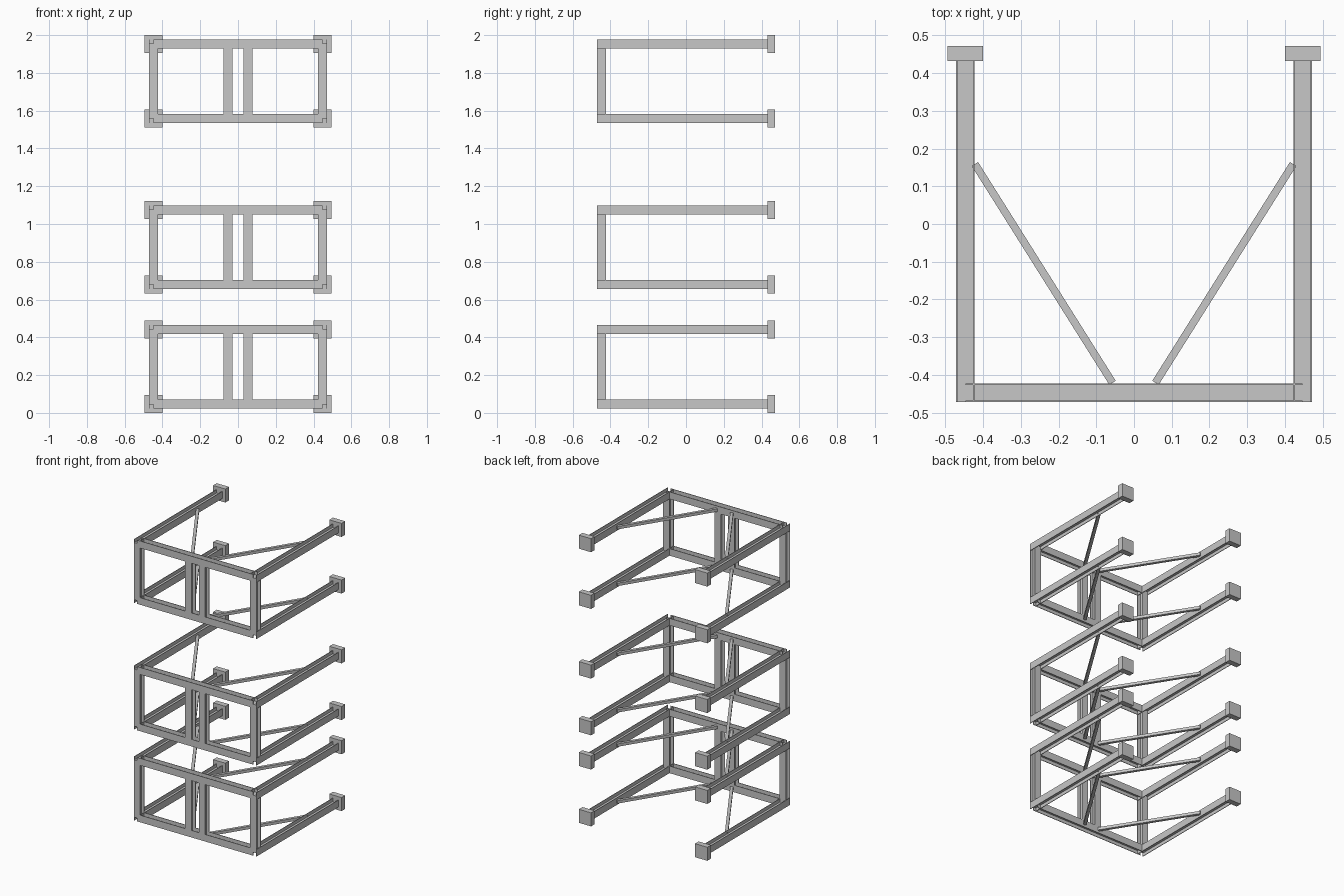
import bpy
import bmesh
from mathutils import Vector

cube = bpy.data.objects.get("Cube")
if cube:
    bpy.data.objects.remove(cube, do_unlink=True)

steel = bpy.data.materials.new("light_grey_steel")
steel.use_nodes = True
GREY = (0.57, 0.57, 0.57, 1)
steel.diffuse_color = GREY
steel.node_tree.nodes["Principled BSDF"].inputs["Base Color"].default_value = GREY

SIDE = 0.447        # member axes in x, and the front plane in y
HALF = 0.0245       # half depth of the main steel section
FLANGE = 0.004
WEB = 0.0015        # half thickness of the web
PAD = 0.047         # half size of an end plate
X, Y, Z = Vector((1, 0, 0)), Vector((0, 1, 0)), Vector((0, 0, 1))


def extrude_section(name, section, start, end, across):
    """Sweep a closed section straight from start to end; section x runs along across."""
    start, end = Vector(start), Vector(end)
    other = (end - start).normalized().cross(across)
    bm = bmesh.new()
    verts = [bm.verts.new(start + across * a + other * b) for a, b in section]
    face = bm.faces.new(verts)
    moved = bmesh.ops.extrude_face_region(bm, geom=[face])["geom"]
    bmesh.ops.translate(bm, vec=end - start,
                        verts=[v for v in moved if isinstance(v, bmesh.types.BMVert)])
    bmesh.ops.recalc_face_normals(bm, faces=bm.faces)
    mesh = bpy.data.meshes.new(name)
    bm.to_mesh(mesh)
    bm.free()
    mesh.materials.append(steel)
    obj = bpy.data.objects.new(name, mesh)
    bpy.context.collection.objects.link(obj)


def rectangle(a, b):
    return [(-a, -b), (a, -b), (a, b), (-a, b)]


# H section: two flanges facing the across direction, joined by a thin web
inner = HALF - FLANGE
quarter = [(HALF, HALF), (inner, HALF), (inner, WEB)]
h_section = (quarter
             + [(-a, b) for a, b in reversed(quarter)]
             + [(-a, -b) for a, b in quarter]
             + [(a, -b) for a, b in reversed(quarter)])


def build_level(tag, z):
    # Front beam
    extrude_section(f"front_beam_{tag}", h_section, (-SIDE, -SIDE, z), (SIDE, -SIDE, z), Y)
    for side, s in (("left", 1), ("right", -1)):
        # Arm running back to its end plate
        extrude_section(f"{side}_arm_{tag}", h_section,
                        (s * SIDE, -SIDE - HALF, z), (s * SIDE, 0.434, z), X)
        extrude_section(f"{side}_end_plate_{tag}", rectangle(PAD, PAD),
                        (s * SIDE, 0.432, z), (s * SIDE, 0.472, z), X)
        # Diagonal brace between the front beam and the arm
        start = Vector((s * 0.057, -0.421, z))
        end = Vector((s * 0.422, 0.159, z))
        across = (end - start).normalized().cross(Z)
        extrude_section(f"{side}_brace_{tag}", rectangle(0.01, 0.01), start, end, across)


# Three stacked frames, each with a lower and an upper level
for frame, low, high in (("bottom", 0.047, 0.442),
                         ("middle", 0.68, 1.074),
                         ("top", 1.559, 1.953)):
    build_level(f"{frame}_lower", low)
    build_level(f"{frame}_upper", high)
    for post, x in (("corner", SIDE), ("centre", 0.053)):
        for side, s in (("left", 1), ("right", -1)):
            extrude_section(f"{side}_{post}_post_{frame}", h_section,
                            (s * x, -SIDE, low), (s * x, -SIDE, high), Y)
